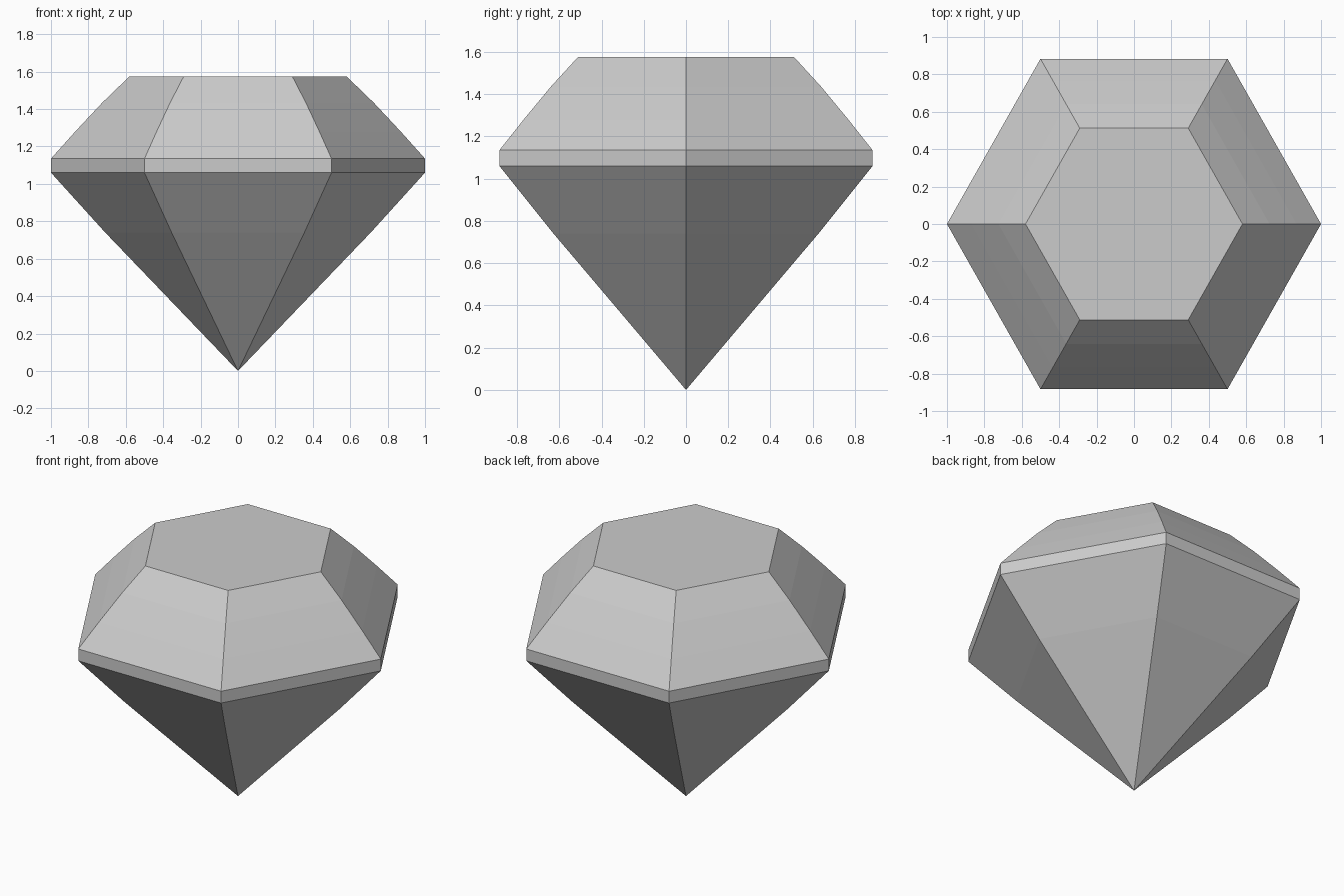
import bpy
import bmesh
import math

cube = bpy.data.objects.get("Cube")
if cube:
    bpy.data.objects.remove(cube, do_unlink=True)

SIDES = 6
STRETCH_Y = 1.02

# Single neutral grey
grey = bpy.data.materials.new("stone_grey")
grey.use_nodes = True
colour = (0.6, 0.6, 0.6, 1)
grey.diffuse_color = colour
grey.node_tree.nodes["Principled BSDF"].inputs["Base Color"].default_value = colour

# Profile of (radius, height): pavilion, girdle, gently bowed crown
pavilion = [(0.59, 0.615), (0.71, 0.74), (0.855, 0.9)]
girdle = [(1, 1.06), (1, 1.135)]
crown = [(0.87, 1.28), (0.725, 1.435), (0.58, 1.575)]


def hexagon(bm, radius, z):
    """Add one ring of corners, with a corner on the x axis."""
    angles = [math.tau * i / SIDES for i in range(SIDES)]
    return [bm.verts.new((radius * math.cos(a), radius * math.sin(a) * STRETCH_Y, z))
            for a in angles]


bm = bmesh.new()
tip = bm.verts.new((0, 0, 0))
rings = [hexagon(bm, r, z) for r, z in pavilion + girdle + crown]

# Pointed base, facet bands and flat table
for i in range(SIDES):
    j = (i + 1) % SIDES
    bm.faces.new((tip, rings[0][j], rings[0][i]))
    for low, high in zip(rings, rings[1:]):
        bm.faces.new((low[i], low[j], high[j], high[i]))
bm.faces.new(rings[-1])
bmesh.ops.recalc_face_normals(bm, faces=bm.faces)

mesh = bpy.data.meshes.new("cut_gem")
bm.to_mesh(mesh)
bm.free()
mesh.materials.append(grey)
gem = bpy.data.objects.new("cut_gem", mesh)
bpy.context.collection.objects.link(gem)
